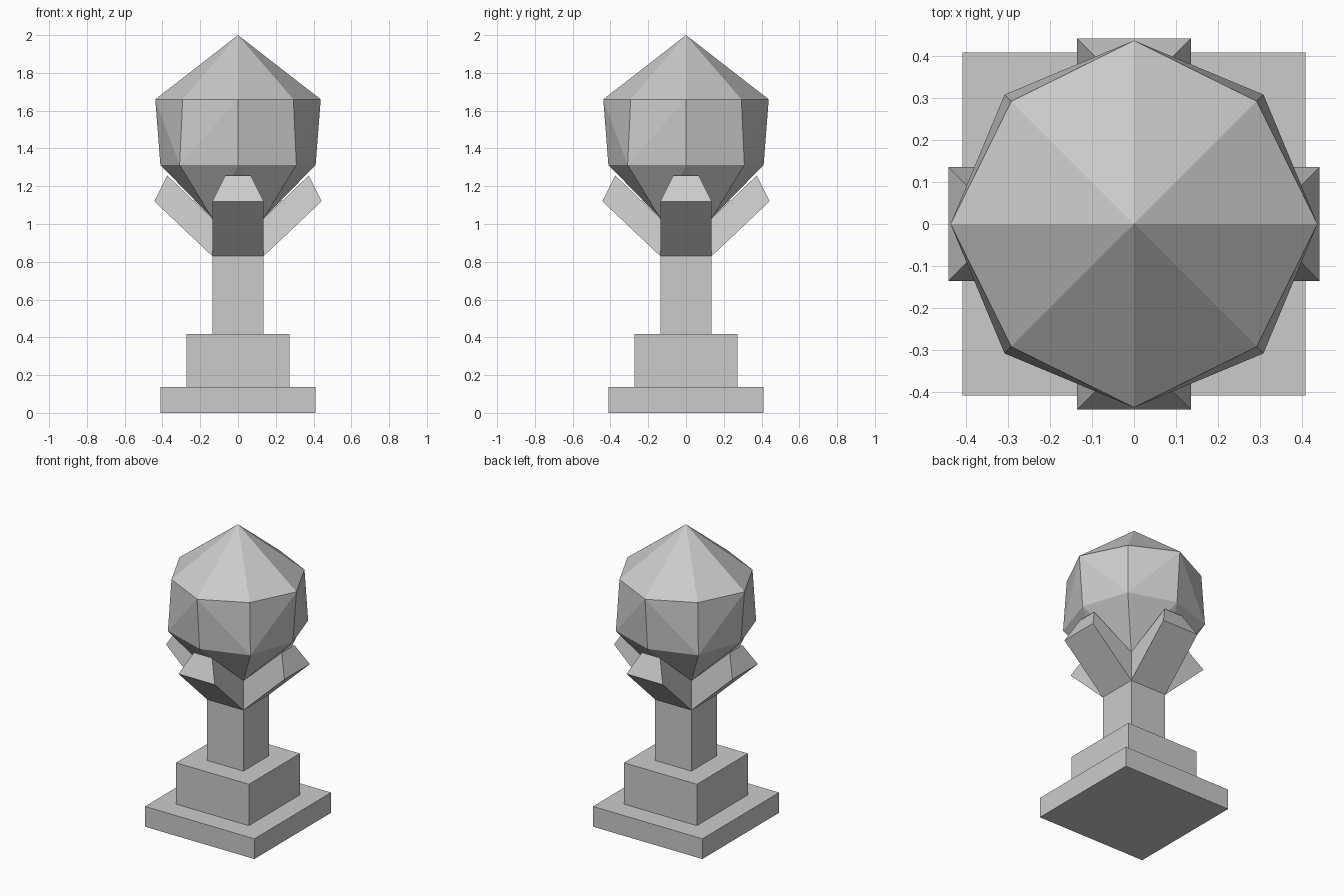
import bpy, bmesh
from math import cos, sin, pi, radians
from mathutils import Matrix

if "Cube" in bpy.data.objects:
    bpy.data.objects.remove(bpy.data.objects["Cube"])


def make(name, verts, faces):
    """Flat-shaded object from a few points and faces."""
    me = bpy.data.meshes.new(name)
    bm = bmesh.new()
    vs = [bm.verts.new(v) for v in verts]
    for f in faces:
        bm.faces.new([vs[i] for i in f])
    bmesh.ops.recalc_face_normals(bm, faces=bm.faces)
    bm.to_mesh(me)
    bm.free()
    ob = bpy.data.objects.new(name, me)
    bpy.context.collection.objects.link(ob)
    return ob


def square(h, z):
    return [(h, h, z), (-h, h, z), (-h, -h, z), (h, -h, z)]


# stepped plinth and post: one square profile, open where arms and head attach
P, ARM_Z, NECK_Z = 0.136, 0.83, 1.03
profile = [(0.41, 0), (0.41, 0.137), (0.273, 0.137), (0.273, 0.417),
           (P, 0.417), (P, ARM_Z)]
verts = [v for h, z in profile for v in square(h, z)]
faces = [(0, 1, 2, 3)]
for r in range(len(profile) - 1):
    for i in range(4):
        a, b = 4 * r + i, 4 * r + (i + 1) % 4
        faces.append((a, b, b + 4, a + 4))
make("stepped_post", verts, faces)

# four slanted brackets growing out of the post, narrower at the upper tip
arm_verts = [(P, s * P, ARM_Z) for s in (-1, 1)]
arm_verts += [(0.443, s * P, 1.12) for s in (-1, 1)]
arm_verts += [(0.375, s * 0.068, 1.257) for s in (-1, 1)]
arm_verts += [(P, s * P, NECK_Z) for s in (-1, 1)]
arm_faces = [(0, 1, 3, 2), (2, 3, 5, 4), (4, 5, 7, 6), (0, 2, 4, 6), (1, 7, 5, 3)]
for k, side in enumerate(("right", "back", "left", "front")):
    ob = make("bracket_" + side, arm_verts, arm_faces)
    ob.data.transform(Matrix.Rotation(k * pi / 2, 4, 'Z'))


# eight-sided head: square neck, two rings, pointed top
def ring(axis_r, diag_r, z):
    return [((diag_r if i % 2 else axis_r) * cos(i * pi / 4),
             (diag_r if i % 2 else axis_r) * sin(i * pi / 4), z) for i in range(8)]


D = 2 ** 0.5
verts = ring(0.411, 0.309 * D, 1.313) + ring(0.438, 0.293 * D, 1.66)
verts += square(P, NECK_Z) + [(0, 0, 2)]
faces = []
for i in range(8):
    j = (i + 1) % 8
    faces.append((i + 8, j + 8, 20))
    if i % 2 == 0:      # axis corner to diagonal corner
        faces += [(i, j, i + 8), (j, j + 8, i + 8)]
        faces.append((16 + i // 2, j, i))
        faces.append((i, 16 + (i // 2 - 1) % 4, 16 + i // 2))
    else:               # diagonal corner to axis corner
        faces += [(i, j, j + 8), (i, j + 8, i + 8)]
        faces.append((16 + i // 2, j, i))
make("faceted_head", verts, faces)
